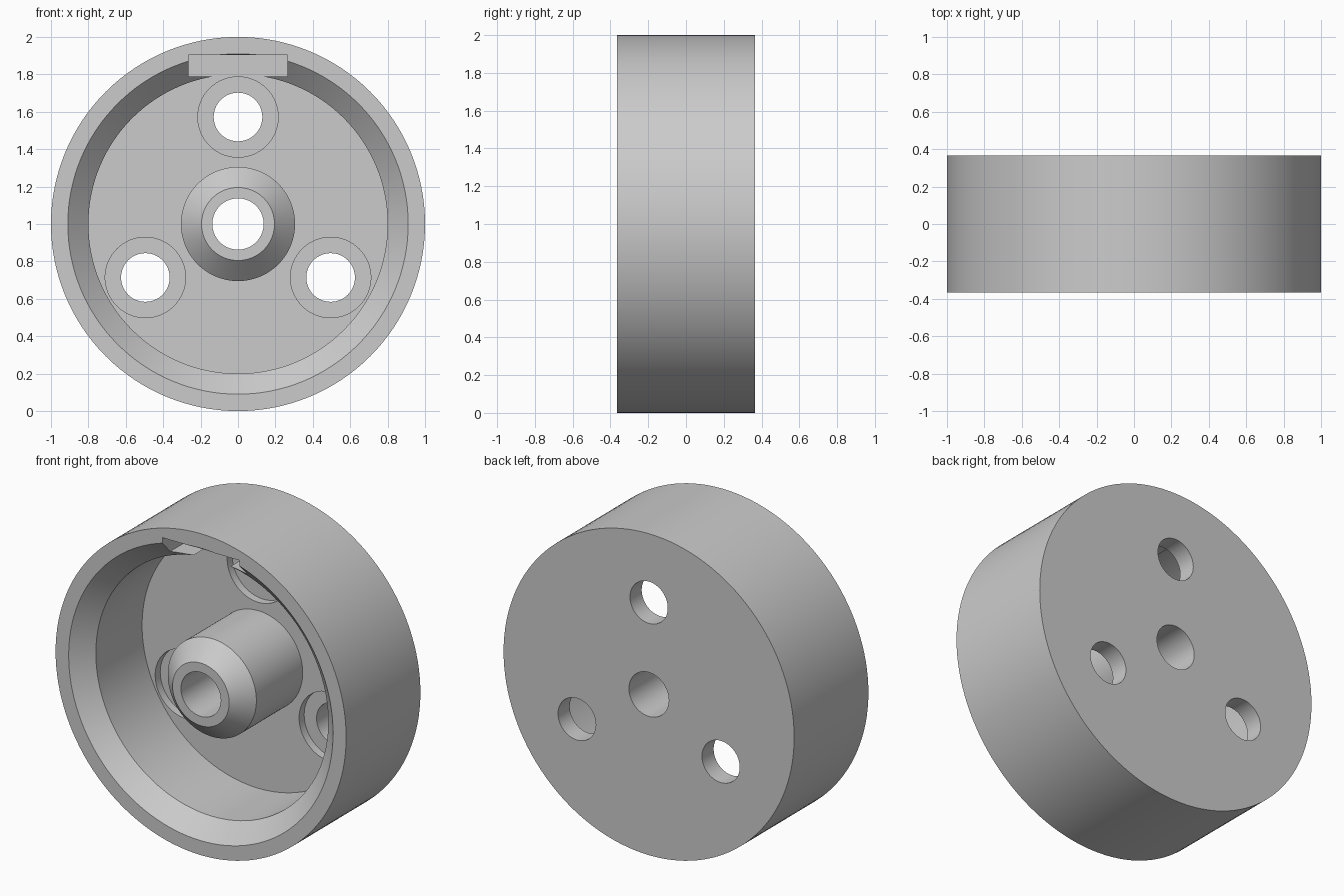
import bpy, bmesh
from math import pi, radians, sin, cos
from mathutils import Matrix, Vector

old = bpy.data.objects.get("Cube")
if old:
    bpy.data.objects.remove(old, do_unlink=True)

grey = bpy.data.materials.new("plain_grey")
grey.use_nodes = True
grey.diffuse_color = (0.6, 0.6, 0.6, 1)
grey.node_tree.nodes["Principled BSDF"].inputs["Base Color"].default_value = (0.6, 0.6, 0.6, 1)


def add_object(name, bm):
    bmesh.ops.recalc_face_normals(bm, faces=bm.faces)
    mesh = bpy.data.meshes.new(name)
    bm.to_mesh(mesh)
    bm.free()
    mesh.materials.append(grey)
    obj = bpy.data.objects.new(name, mesh)
    bpy.context.collection.objects.link(obj)
    return obj


def lathe(name, profile, center, steps):
    """Revolve a closed (radius, y) profile around the y direction."""
    bm = bmesh.new()
    verts = [bm.verts.new((r, y, 0)) for r, y in profile]
    edges = [bm.edges.new((v, verts[(i + 1) % len(verts)])) for i, v in enumerate(verts)]
    bmesh.ops.spin(bm, geom=verts + edges, cent=(0, 0, 0), axis=(0, 1, 0),
                   angle=2 * pi, steps=steps, use_duplicate=False)
    bmesh.ops.remove_doubles(bm, verts=bm.verts, dist=1e-5)
    # Drop the degenerate pieces along the axis
    bmesh.ops.dissolve_degenerate(bm, edges=bm.edges, dist=1e-5)
    bmesh.ops.translate(bm, verts=bm.verts, vec=center)
    return add_object(name, bm)


FRONT, BACK, FLOOR = -0.365, 0.365, 0.20
BEVEL = FRONT + 0.11

# Cup with chamfered rim, central chamfered boss and through bore
body = lathe("wheel_body", [
    (0.137, FRONT), (0.195, FRONT), (0.305, BEVEL), (0.305, FLOOR),
    (0.80, FLOOR), (0.80, BEVEL), (0.91, FRONT), (1.0, FRONT),
    (1.0, BACK), (0.137, BACK)], (0, 0, 1), 128)

cutters = []

# Three counterbored bolt holes
for k in range(3):
    a = radians(90 + 120 * k)
    pos = Vector((0.572 * cos(a), 0, 1 + 0.572 * sin(a)))
    cutters.append(lathe("bolt_hole_cutter", [
        (0, 0.1), (0.215, 0.1), (0.215, 0.25), (0.13, 0.25), (0.13, 0.5), (0, 0.5)], pos, 64))

# Rectangular keyway along the top of the inner wall
bm = bmesh.new()
y0, y1 = FRONT - 0.1, FLOOR - 0.001
bmesh.ops.create_cube(bm, size=1, matrix=Matrix.Translation((0, (y0 + y1) / 2, 1.847))
                      @ Matrix.Diagonal((0.53, y1 - y0, 0.115, 1)))
cutters.append(add_object("keyway_cutter", bm))

for c in cutters:
    c.hide_render = True
    mod = body.modifiers.new("cut", "BOOLEAN")
    mod.operation = "DIFFERENCE"
    mod.solver = "EXACT"
    mod.object = c

# Bake the cuts and discard the cutters
bpy.context.view_layer.update()
graph = bpy.context.evaluated_depsgraph_get()
mesh = bpy.data.meshes.new_from_object(body.evaluated_get(graph))
body.modifiers.clear()
body.data = mesh
for c in cutters:
    bpy.data.objects.remove(c, do_unlink=True)

bpy.ops.object.select_all(action="DESELECT")
body.select_set(True)
bpy.context.view_layer.objects.active = body
bpy.ops.object.shade_smooth_by_angle(angle=radians(30))
